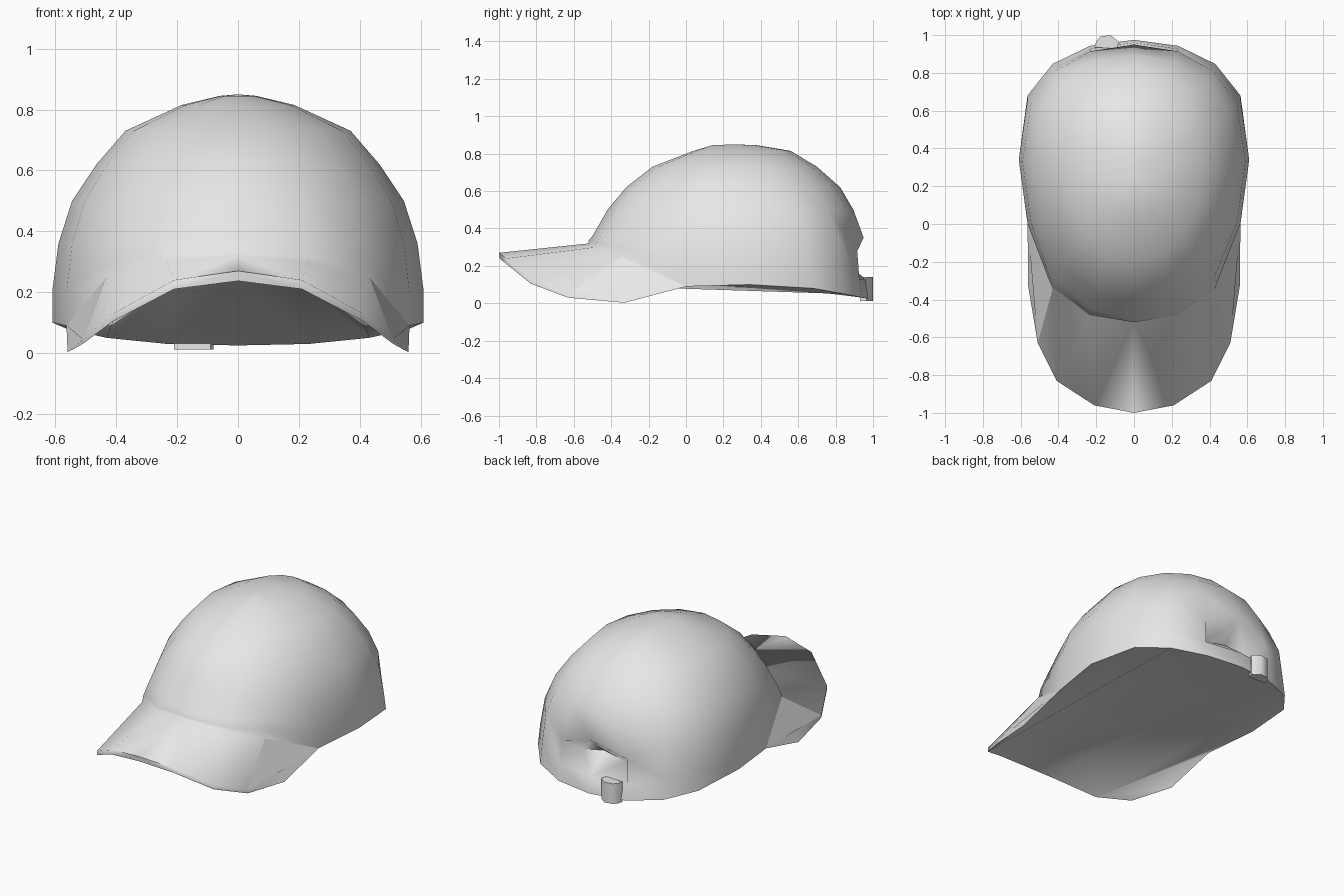
import bpy, bmesh
from math import sin, cos, pi, radians

cube = bpy.data.objects.get("Cube")
if cube:
    bpy.data.objects.remove(cube, do_unlink=True)

grey = bpy.data.materials.new("light_grey_cloth")
grey.use_nodes = True
GREY = (0.8, 0.8, 0.8, 1)
grey.diffuse_color = GREY
grey.node_tree.nodes["Principled BSDF"].inputs["Base Color"].default_value = GREY


def finish(name, bm, angle):
    bmesh.ops.recalc_face_normals(bm, faces=bm.faces)
    mesh = bpy.data.meshes.new(name)
    bm.to_mesh(mesh)
    bm.free()
    mesh.materials.append(grey)
    obj = bpy.data.objects.new(name, mesh)
    bpy.context.collection.objects.link(obj)
    bpy.ops.object.select_all(action='DESELECT')
    obj.select_set(True)
    bpy.context.view_layer.objects.active = obj
    bpy.ops.object.shade_smooth_by_angle(angle=radians(angle))


SEGS = 16
# Rim height for each column from the back (0) round to the front (8)
RIM = [.025, .03, .05, .08, .10, .09, .25, .30, .32]
# Squareness of the lower front, per column (1 is an ellipse)
FRONT = {4: 1, 5: .97, 6: .65, 7: .5, 8: 1}
# Crown rings: height, half width, front y, back y, y of widest point
RINGS = [(None, .61, -.52, .975, .34), (None, .61, -.52, .96, .34),
         (.36, .59, -.50, .95, .33), (.50, .545, -.42, .895, .31),
         (.62, .465, -.32, .825, .29), (.73, .37, -.18, .70, .27),
         (.815, .185, .04, .56, .28), (.845, .06, .14, .38, .27)]


def ring_point(level, i):
    z, half, front, back, mid = RINGS[level]
    col = min(i, SEGS - i)
    a = 2 * pi * i / SEGS
    c, s = cos(a), sin(a)
    x = half * s
    if col < 4:
        y = mid + (back - mid) * c ** (.65 + .04 * level)
    else:
        power = 1 - (1 - FRONT[col]) * max(0, 1 - level / 5)
        y = mid - (mid - front) * abs(c) ** power
    if level == 0:
        z = RIM[col]
    elif level == 1:
        z = RIM[col] + .4 * (RINGS[2][0] - RIM[col])
    if col < 2 and level in (1, 2):     # arch over the rear strap
        z = .13 if level == 1 else (.35, .28)[col]
    return x, y, z


bm = bmesh.new()
rings = [[bm.verts.new(ring_point(k, i)) for i in range(SEGS)]
         for k in range(len(RINGS))]
apex = bm.verts.new((0, .26, .85))

# Crown walls, leaving the rear opening above the strap
for k in range(len(rings) - 1):
    for i in range(SEGS):
        j = (i + 1) % SEGS
        if k == 1 and i in (0, SEGS - 1):
            continue
        bm.faces.new((rings[k][i], rings[k][j], rings[k + 1][j], rings[k + 1][i]))
for i in range(SEGS):
    bm.faces.new((rings[-1][i], rings[-1][(i + 1) % SEGS], apex))

# Closed pocket behind the rear strap
pocket_mid = bm.verts.new((0, .82, .24))
for s in (1, -1):
    side = bm.verts.new((s * .15, .82, .21))
    for ring in rings[1], rings[2]:
        bm.faces.new((ring[0], ring[s], side, pocket_mid))
    bm.faces.new((rings[1][s], rings[2][s], side))

# Curved brim: x, y, top height and lip thickness along its outer edge
EDGE = [(.21, -.96, .24, .03), (.41, -.83, .13, .025), (.51, -.63, .045, .015)]
tip = bm.verts.new((0, -1, .27))
tip_low = bm.verts.new((0, -.995, .237))
inner_mid = bm.verts.new((0, -.74, .262))
for s in (1, -1):
    rim = [rings[0][s * n] for n in range(9)]
    corner = bm.verts.new((s * .56, -.33, .003))
    top = [tip] + [bm.verts.new((s * x, y, z)) for x, y, z, t in EDGE] + [corner]
    low = [tip_low] + [bm.verts.new((s * x, y, z - t)) for x, y, z, t in EDGE] + [corner]
    bm.faces.new((rim[8], top[0], top[1], rim[7]))
    for n in (1, 2):                    # folds running down from the crown
        bm.faces.new((rim[8 - n], top[n], top[n + 1]))
        bm.faces.new((rim[8 - n], top[n + 1], rim[7 - n]))
    bm.faces.new((rim[6], top[3], corner))
    bm.faces.new((rim[6], corner, rim[5]))
    # Lip
    for n in range(3):
        bm.faces.new((top[n], top[n + 1], low[n + 1], low[n]))
    bm.faces.new((top[3], corner, low[3]))
    # Brim underside
    inner = bm.verts.new((s * .2, -.71, .235))
    bm.faces.new((tip_low, low[1], inner, inner_mid))
    bm.faces.new((low[1], low[2], inner))
    # Closed underside of the crown, folded from the brim to the back rim
    bm.faces.new((inner_mid, inner, rim[1], rim[0]))
    bm.faces.new((inner, rim[2], rim[1]))
    bm.faces.new((inner, low[2], rim[2]))
    fan = low[3:] + rim[5:1:-1]
    for a, b in zip(fan, fan[1:]):
        bm.faces.new((low[2], a, b))
bmesh.ops.remove_doubles(bm, verts=bm.verts, dist=1e-5)
finish("cap_shell", bm, 80)

# Strap buckle: a small curved loop around the rear strap
bm = bmesh.new()
PLAN = [(-.21, .935), (-.20, .965), (-.18, .992), (-.125, 1.0), (-.08, .965), (-.09, .93)]
low = [bm.verts.new((x, y, .012)) for x, y in PLAN]
high = [bm.verts.new((x, y, .14)) for x, y in PLAN]
for i in range(len(PLAN)):
    j = (i + 1) % len(PLAN)
    bm.faces.new((low[i], low[j], high[j], high[i]))
bm.faces.new(low)
bm.faces.new(high)
finish("strap_buckle", bm, 50)
